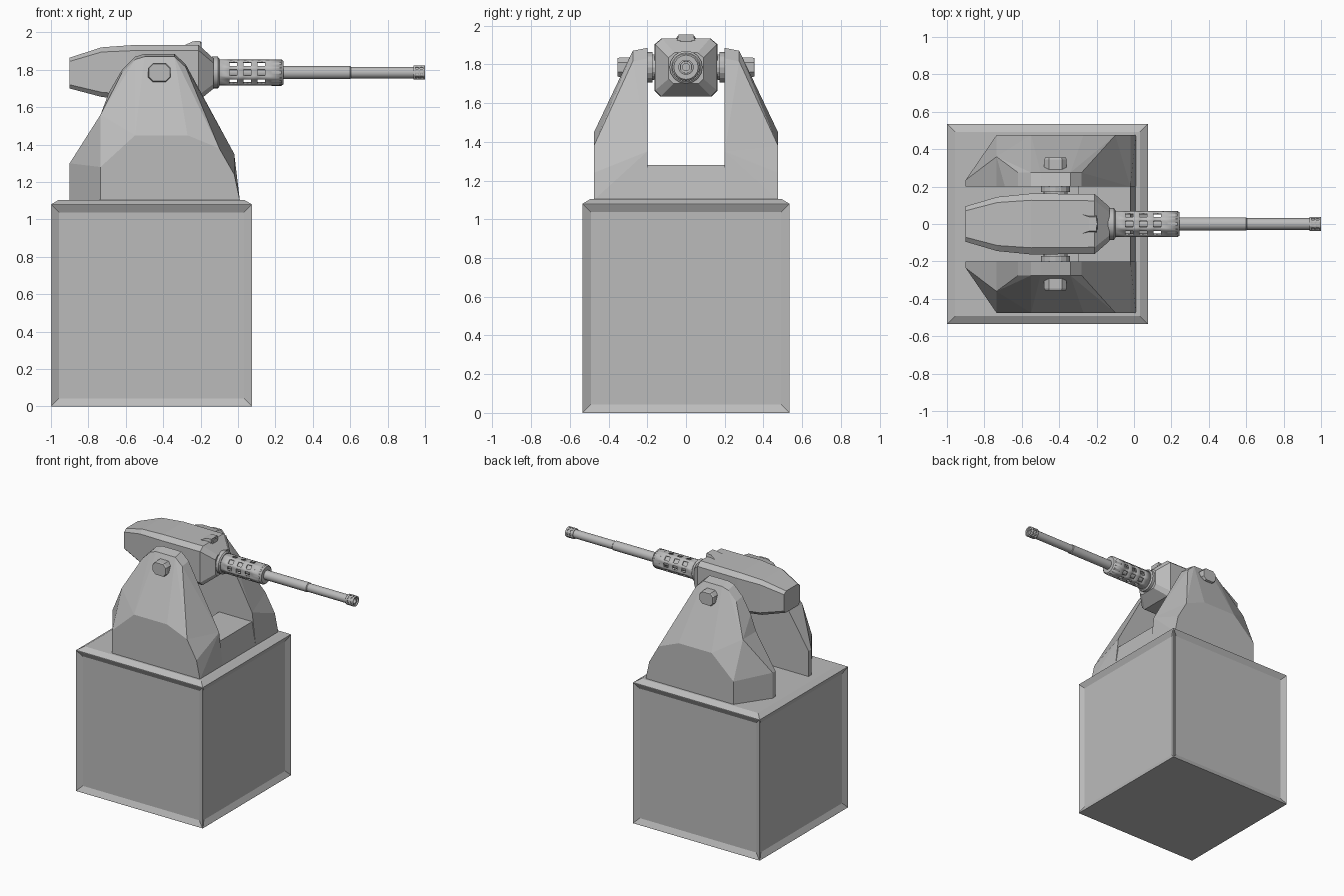
import bpy, bmesh, math
from mathutils import Vector

if "Cube" in bpy.data.objects:
    bpy.data.objects.remove(bpy.data.objects["Cube"])

AXIS_Z = 1.785
grey = bpy.data.materials.new("plain_grey")
grey.diffuse_color = (0.5, 0.5, 0.5, 1)
grey.use_nodes = True
grey.node_tree.nodes["Principled BSDF"].inputs["Base Color"].default_value = grey.diffuse_color


def finish(bm, name, smooth=False):
    bmesh.ops.recalc_face_normals(bm, faces=bm.faces)
    me = bpy.data.meshes.new(name)
    bm.to_mesh(me)
    bm.free()
    ob = bpy.data.objects.new(name, me)
    bpy.context.collection.objects.link(ob)
    me.materials.append(grey)
    if smooth:
        bpy.ops.object.select_all(action='DESELECT')
        bpy.context.view_layer.objects.active = ob
        ob.select_set(True)
        bpy.ops.object.shade_smooth_by_angle(angle=math.radians(35))
    return ob


def hull(name, pts):
    bm = bmesh.new()
    for p in pts:
        bm.verts.new(p)
    res = bmesh.ops.convex_hull(bm, input=bm.verts)
    junk = [g for g in res['geom_interior'] if isinstance(g, bmesh.types.BMVert)]
    bmesh.ops.delete(bm, geom=junk, context='VERTS')
    bmesh.ops.dissolve_limit(bm, angle_limit=math.radians(2), verts=bm.verts, edges=bm.edges)
    return finish(bm, name)


def loft(name, rings, cap=True, smooth=False):
    bm = bmesh.new()
    vs = [[bm.verts.new(p) for p in r] for r in rings]
    n = len(vs[0])
    for a, b in zip(vs, vs[1:]):
        for i in range(n):
            bm.faces.new((a[i], a[(i + 1) % n], b[(i + 1) % n], b[i]))
    if cap:
        bm.faces.new(vs[0])
        bm.faces.new(vs[-1])
    return finish(bm, name, smooth)


def ring(x, r, n=24, z=AXIS_Z):
    return [(x, r * math.cos(2 * math.pi * i / n), z + r * math.sin(2 * math.pi * i / n))
            for i in range(n)]


def lathe(name, profile, n=24, z=AXIS_Z):
    return loft(name, [ring(x, r, n, z) for x, r in profile], smooth=True)


def vented_tube(name, x0, x1, r, centres, half, wall):
    """Tube round the gun axis with eight holes at every centre."""
    xs = [x0] + [c + s * half for c in centres for s in (-1, 1)] + [x1]
    angles = [math.radians(45 * k + d) for k in range(8) for d in (-14, 14)]
    bm = bmesh.new()
    vs = [[bm.verts.new((x, r * math.cos(a), AXIS_Z + r * math.sin(a))) for a in angles] for x in xs]
    for j in range(len(xs) - 1):
        for i in range(16):
            if j % 2 and i % 2 == 0:
                continue
            k = (i + 1) % 16
            bm.faces.new((vs[j][i], vs[j][k], vs[j + 1][k], vs[j + 1][i]))
    ob = finish(bm, name, True)
    mod = ob.modifiers.new("wall", 'SOLIDIFY')
    mod.thickness = wall
    mod.offset = -1
    return ob


# Pedestal: cube with sunken side panels and a raised top
bm = bmesh.new()
bmesh.ops.create_cube(bm, size=1)
for v in bm.verts:
    v.co = Vector((-0.4625 + v.co.x * 1.075, v.co.y * 1.07, (v.co.z + 0.5) * 1.08))
bm.normal_update()
sides = [f for f in bm.faces if abs(f.normal.z) < 0.5]
top = [f for f in bm.faces if f.normal.z > 0.5]
bmesh.ops.inset_individual(bm, faces=top, thickness=0.06, depth=0.025)
bmesh.ops.inset_individual(bm, faces=sides, thickness=0.006)
bmesh.ops.inset_individual(bm, faces=sides, thickness=0.055, depth=-0.02)
finish(bm, "pedestal")

# Yoke: two faceted arms, mirrored, joined by a cross bar at the front
shared = [(-0.735, .2, 1.56), (-0.735, .36, 1.56), (-0.735, .475, 1.28), (-0.55, .475, 1.45),
          (-0.27, .475, 1.45), (-0.1, .475, 1.38), (-0.02, .2, 1.35)]
lower = [(-0.9, .2, 1.1), (-0.9, .235, 1.1), (-0.735, .475, 1.1), (0.01, .475, 1.1), (0.01, .2, 1.1),
         (-0.9, .2, 1.3), (-0.9, .235, 1.3), (-0.02, .475, 1.24)]
crest = [(-0.69, 1.68), (-0.62, 1.80), (-0.55, 1.87), (-0.5, 1.885), (-0.34, 1.885),
         (-0.28, 1.83), (-0.25, 1.76)]
upper = [(x, .2, z) for x, z in crest] + [(x, .275, z - .015) for x, z in crest[1:6]]
for side, s in (("left", 1), ("right", -1)):
    def flip(pts):
        return [(x, y * s, z) for x, y, z in pts]
    hull(f"yoke_arm_lower_{side}", flip(shared + lower))
    hull(f"yoke_arm_upper_{side}", flip(shared + upper))
    # Pivot pin with chamfered corners, and its inner washer
    pin = [(-.06, -.025), (-.035, -.05), (.035, -.05), (.06, -.025),
           (.06, .025), (.035, .05), (-.035, .05), (-.06, .025)]
    loft(f"pivot_pin_{side}", [[(-0.42 + a * k, y * s, AXIS_Z + b * k) for a, b in pin]
                               for y, k in ((.12, 1), (.345, 1), (.355, .92))])
    loft(f"pivot_washer_{side}", [[(-0.42 + r * math.cos(i * math.pi / 8), y * s,
                                    AXIS_Z + r * math.sin(i * math.pi / 8)) for i in range(16)]
                                  for y, r in ((.13, .065), (.172, .065), (.172, .078), (.2, .078))])
loft("yoke_cross_bar", [[(-0.3, y, 1.1), (0.01, y, 1.1), (-0.02, y, 1.28), (-0.3, y, 1.28)]
                        for y in (-.21, .21)])

# Gun housing: chamfered sections along x (x, half width, bottom, top, chamfer)
rings = []
for x, w, z0, z1, c in ((-0.9, .095, 1.70, 1.865, .02), (-0.73, .145, 1.655, 1.92, .025),
                        (-0.55, .163, 1.635, 1.933, .03), (-0.21, .16, 1.635, 1.933, .03),
                        (-0.13, .09, 1.70, 1.86, .025)):
    half = [(w - c, z0), (w, z0 + c), (w, z1 - c), (w - c * 1.2, z1)]
    rings.append([(x, y, z) for y, z in half] + [(x, -y, z) for y, z in reversed(half)])
loft("gun_housing", rings)

# Sight on top of the housing
loft("sight_hood", [[(-0.29, y, 1.93), (-0.24, y * .7, 1.952), (-0.2, y * .7, 1.955),
                     (-0.2, y, 1.88), (-0.25, y, 1.87)] for y in (-.055, .055)])
lathe("sight_lens", [(-0.22, .03), (-0.194, .03)], 16, 1.918)

# Barrel group
lathe("barrel_collar", [(-0.14, .085), (-0.108, .085), (-0.1, .075), (-0.1, .03)], 16)
vented_tube("barrel_shroud", -0.105, 0.235, .071, (-0.025, 0.05, 0.125), .02, .012)
lathe("shroud_cap", [(0.17, .03), (0.17, .062), (0.18, .0705), (0.232, .0705), (0.242, .063), (0.242, .03)], 16)
lathe("barrel", [(-0.13, .035), (0.6, .035), (0.605, .031), (0.99, .031), (0.99, .018), (0.9, .018)])
vented_tube("muzzle_brake", 0.937, 1.0, .039, (0.957, 0.981), .007, .009)
